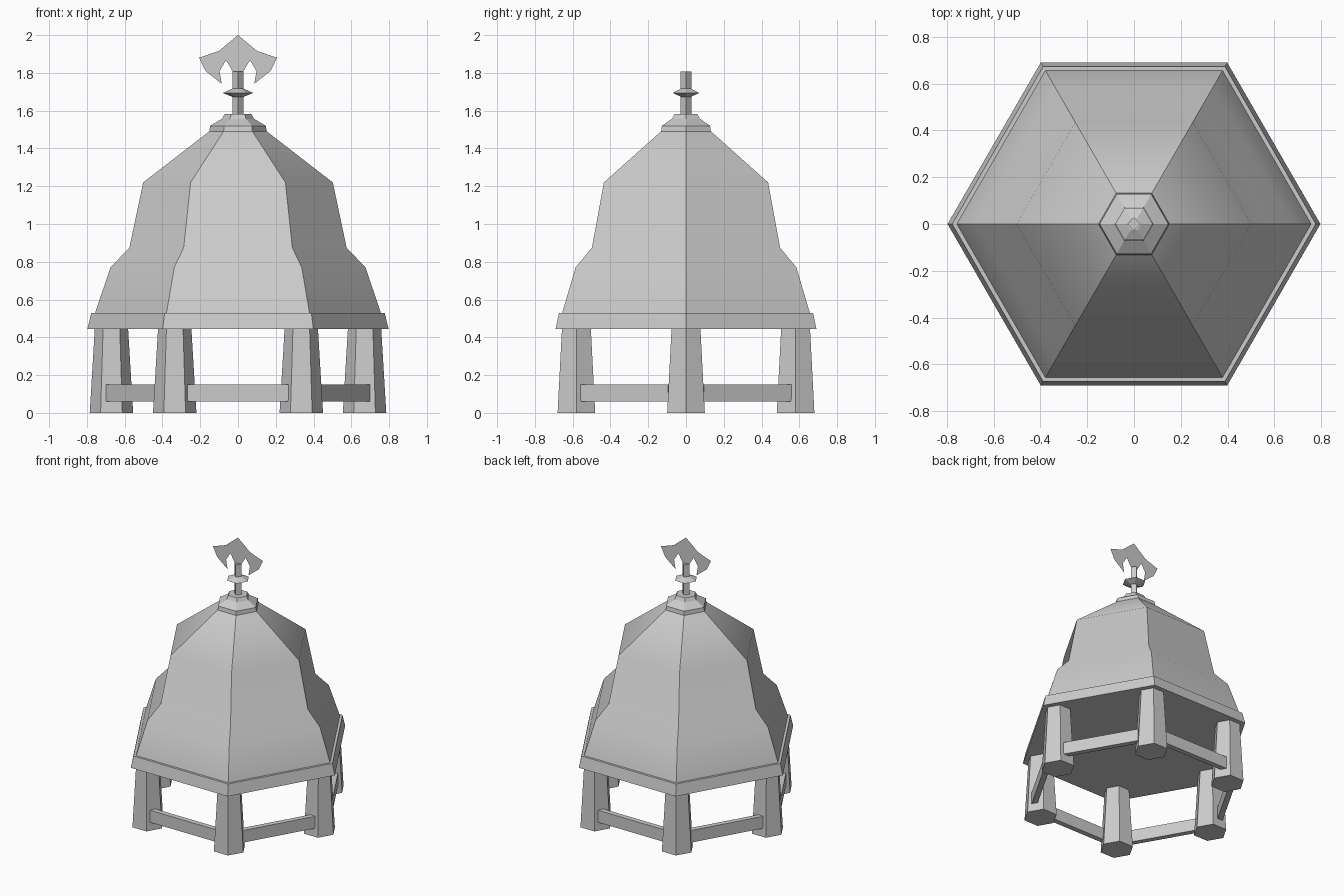
import bpy, bmesh, math
from math import cos, sin, radians

if "Cube" in bpy.data.objects:
    bpy.data.objects.remove(bpy.data.objects["Cube"])


def mesh_object(name, verts, faces, smooth=None):
    me = bpy.data.meshes.new(name)
    me.from_pydata(verts, [], faces)
    ob = bpy.data.objects.new(name, me)
    bpy.context.collection.objects.link(ob)
    bm = bmesh.new()
    bm.from_mesh(me)
    if len(faces) > 1:
        bmesh.ops.recalc_face_normals(bm, faces=bm.faces)
    bm.to_mesh(me)
    bm.free()
    if smooth:
        bpy.ops.object.select_all(action='DESELECT')
        ob.select_set(True)
        bpy.context.view_layer.objects.active = ob
        bpy.ops.object.shade_smooth_by_angle(angle=radians(smooth))
    return ob


def lathe(name, profile, n=6, centre=(0, 0), smooth=None):
    """Closed n-sided solid from (radius, z) pairs, first corner on +x."""
    verts = [(centre[0] + r * cos(math.tau * i / n),
              centre[1] + r * sin(math.tau * i / n), z)
             for r, z in profile for i in range(n)]
    faces = [(k * n + i, k * n + (i + 1) % n,
              (k + 1) * n + (i + 1) % n, (k + 1) * n + i)
             for k in range(len(profile) - 1) for i in range(n)]
    last = (len(profile) - 1) * n
    faces += [tuple(reversed(range(n))), tuple(range(last, last + n))]
    return mesh_object(name, verts, faces, smooth)


# Stepped hexagonal roof, soft along the profile and sharp at the ribs
lathe("roof", [(0.76, 0.52), (0.675, 0.77), (0.575, 0.875),
               (0.502, 1.22), (0.14, 1.50)], smooth=38)

# Skirt board round the eaves, closed underneath
lathe("eaves", [(0.797, 0.445), (0.777, 0.528)])

# Cap, pole and collar
lathe("roof_cap", [(0.153, 1.485), (0.147, 1.52), (0.085, 1.557), (0.07, 1.583)])
lathe("pole", [(0.028, 1.57), (0.028, 1.808)], n=4)
lathe("pole_collar", [(0.03, 1.673), (0.08, 1.694), (0.03, 1.717)])

# Flat crest, mirrored outline
half = [(0.1, 1.917), (0.206, 1.88), (0.172, 1.81), (0.086, 1.742),
        (0.098, 1.81), (0.063, 1.867), (0.028, 1.808)]
outline = [(0, 2.0)] + half + [(-x, z) for x, z in reversed(half)]
mesh_object("crest", [(x, 0, z) for x, z in outline], [tuple(range(len(outline)))])

# Tapered legs at the corners, rails between them
for i in range(6):
    a = radians(60 * i)
    lathe(f"leg_{i + 1}", [(0.115, 0), (0.088, 0.45)],
          centre=(0.67 * cos(a), 0.67 * sin(a)))
    b = a + radians(30)
    box = [(d, t, z) for d in (0.615, 0.653) for t in (-0.268, 0.268)
           for z in (0.06, 0.15)]
    mesh_object(f"rail_{i + 1}",
                [(d * cos(b) - t * sin(b), d * sin(b) + t * cos(b), z) for d, t, z in box],
                [(0, 1, 3, 2), (4, 6, 7, 5), (0, 4, 5, 1),
                 (2, 3, 7, 6), (0, 2, 6, 4), (1, 5, 7, 3)])
